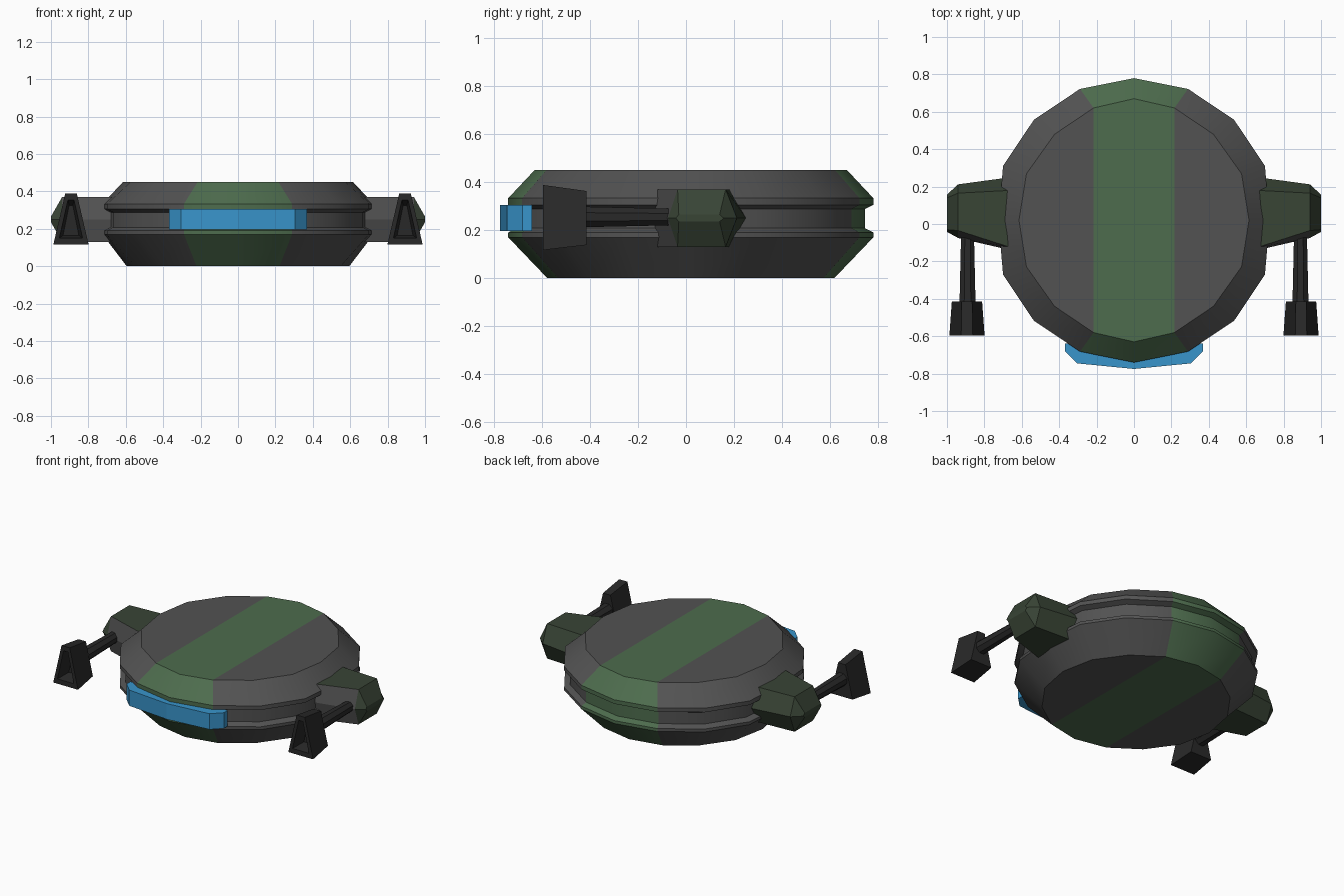
import bpy, bmesh
from math import sin, cos, pi, radians

if "Cube" in bpy.data.objects:
    bpy.data.objects.remove(bpy.data.objects["Cube"])


def material(name, r, g, b):
    m = bpy.data.materials.new(name)
    m.diffuse_color = (r, g, b, 1)
    m.use_nodes = True
    m.node_tree.nodes["Principled BSDF"].inputs["Base Color"].default_value = m.diffuse_color
    return m


GREY = material("hull_grey", .085, .085, .085)
GREEN = material("stripe_green", .075, .15, .075)
POD = material("pod_green", .04, .058, .036)
BLACK = material("black", .022, .022, .022)
BLUE = material("visor_blue", .04, .30, .60)


def finish(bm, name, mats, mirror=False, smooth=30):
    """Fix normals, keep hard edges sharp, optionally mirror across x."""
    bmesh.ops.recalc_face_normals(bm, faces=bm.faces[:])
    for f in bm.faces:
        f.smooth = True
    for e in bm.edges:
        e.smooth = e.calc_face_angle(pi) < radians(smooth)
    me = bpy.data.meshes.new(name)
    bm.to_mesh(me)
    bm.free()
    ob = bpy.data.objects.new(name, me)
    bpy.context.collection.objects.link(ob)
    for m in mats:
        me.materials.append(m)
    if mirror:
        ob.modifiers.new("Mirror", 'MIRROR').use_mirror_merge = False
    return ob


def loft(bm, rings, caps=True):
    """Bridge equal-length closed rings of points; returns vertex rings."""
    vs = [[bm.verts.new(p) for p in r] for r in rings]
    n = len(vs[0])
    for a, b in zip(vs, vs[1:]):
        for i in range(n):
            j = (i + 1) % n
            bm.faces.new((a[i], a[j], b[j], b[i]))
    if caps:
        bm.faces.new(vs[0])
        bm.faces.new(vs[-1])
    return vs


# Disc hull: 16-sided rings, (y radius, z, half widths at each 22.5 degree step)
TOP = (0, .216, .425, .575, .615)
RIM = (0, .289, .535, .70, .725)
GROOVE = (0, .275, .51, .667, .695)
BASE = (0, .222, .41, .55, .595)
PROFILE = [(.65, .45, TOP), (.76, .333, RIM), (.76, .305, RIM), (.725, .288, GROOVE),
           (.725, .208, GROOVE), (.76, .19, RIM), (.76, .17, RIM), (.597, 0, BASE)]


def hull_ring(r, z, widths):
    pts = []
    for i in range(16):
        k = i % 8
        x = widths[k if k <= 4 else 8 - k]
        pts.append((x if i < 8 else -x, .02 + r * cos(i * pi / 8), z))
    return pts


bm = bmesh.new()
rings = loft(bm, [hull_ring(*p) for p in PROFILE], caps=False)
for f in bm.faces:
    # stripe runs over the front and back panels
    f.material_index = int(f.index in () or abs(f.calc_center_median().x) < .2)
for ring in (rings[0], rings[-1]):
    stripe = bm.faces.new([ring[i] for i in (15, 0, 1, 7, 8, 9)])
    stripe.material_index = 1
    bm.faces.new(ring[1:8])
    bm.faces.new(ring[9:16])
finish(bm, "hull", (GREY, GREEN))

# Visor: faceted bar set into the front of the groove
bm = bmesh.new()
outline = [(0, -.775), (.305, -.745), (.37, -.68), (.37, -.64), (.27, -.64), (0, -.69),
           (-.27, -.64), (-.37, -.64), (-.37, -.68), (-.305, -.745)]
loft(bm, [[(x, y, z) for x, y in outline] for z in (.197, .305)])
finish(bm, "visor", (BLUE,), smooth=5)


# Side pods: hexagonal sections lofted outwards
def pod_ring(x, front, front_mid, back, back_mid, h):
    return [(x, front, .25 + h), (x, front_mid, .25), (x, front, .25 - h),
            (x, back, .25 - h), (x, back_mid, .25), (x, back, .25 + h)]


bm = bmesh.new()
loft(bm, [pod_ring(.66, -.125, -.14, .18, .25, .12),
          pod_ring(.94, -.035, -.075, .165, .212, .12),
          pod_ring(1.0, -.03, -.042, .14, .157, .015)])
bm.normal_update()
bm.faces.ensure_lookup_table()
for i in (0, 1):
    bm.faces[i].material_index = 1
finish(bm, "side_pod", (POD, GREY), mirror=True, smooth=15)

# Arms: tapered eight-sided rods running forward from the pods
bm = bmesh.new()
loft(bm, [[(.89 + r * cos(i * pi / 4 + pi / 8), y, .255 + r * sin(i * pi / 4 + pi / 8))
           for i in range(8)] for y, r in ((0, .036), (-.45, .047))])
finish(bm, "arm", (BLACK,), mirror=True)


# Nozzles: trapezoid blocks with a tapering recess in the front
def nozzle_ring(y, bottom, top, z0, z1):
    return [(.893 + x, y, z) for x, z in
            ((-bottom, z0), (bottom, z0), (top, z1), (-top, z1))]


bm = bmesh.new()
loft(bm, [nozzle_ring(-.415, .081, .028, .138, .363),
          nozzle_ring(-.595, .094, .031, .117, .388),
          nozzle_ring(-.595, .062, .016, .15, .355),
          nozzle_ring(-.50, .042, .010, .165, .325)])
finish(bm, "nozzle", (BLACK,), mirror=True)
